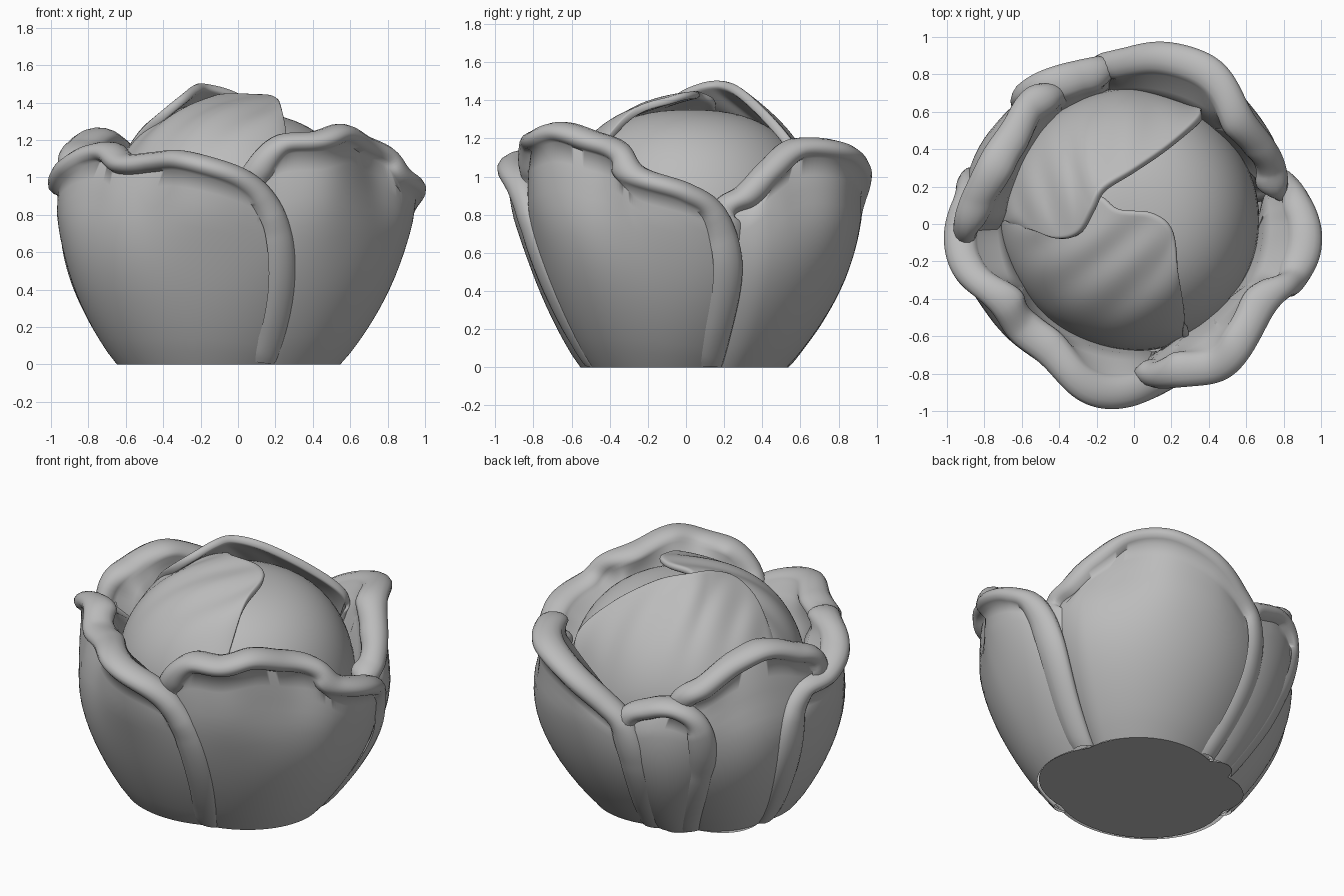
import bpy, bmesh, math
from mathutils import Vector

if "Cube" in bpy.data.objects:
    bpy.data.objects.remove(bpy.data.objects["Cube"])

grey = bpy.data.materials.new("plain_grey")
grey.use_nodes = True
colour = (0.5, 0.5, 0.5, 1)
grey.diffuse_color = colour
grey.node_tree.nodes["Principled BSDF"].inputs["Base Color"].default_value = colour


def finish(name, bm, angle=60):
    """Turn a bmesh into a smooth-shaded object."""
    bmesh.ops.recalc_face_normals(bm, faces=bm.faces[:])
    mesh = bpy.data.meshes.new(name)
    bm.to_mesh(mesh)
    bm.free()
    mesh.materials.append(grey)
    obj = bpy.data.objects.new(name, mesh)
    bpy.context.collection.objects.link(obj)
    bpy.ops.object.select_all(action="DESELECT")
    obj.select_set(True)
    bpy.context.view_layer.objects.active = obj
    bpy.ops.object.shade_smooth_by_angle(angle=math.radians(angle))
    return obj


def grid(rows):
    """Skin a list of equally long point rows with quads."""
    bm = bmesh.new()
    verts = [[bm.verts.new(p) for p in row] for row in rows]
    for a, b in zip(verts, verts[1:]):
        for i in range(len(a) - 1):
            bm.faces.new((a[i], a[i + 1], b[i + 1], b[i]))
    return bm


def spline(points, steps):
    """Catmull-Rom curve through the points."""
    pts = [Vector(p) for p in points]
    pts = [2 * pts[0] - pts[1]] + pts + [2 * pts[-1] - pts[-2]]
    out = []
    for a, b, c, d in zip(pts, pts[1:], pts[2:], pts[3:]):
        for k in range(steps):
            t = k / steps
            out.append(0.5 * (2 * b + (c - a) * t + (2 * a - 5 * b + 4 * c - d) * t * t
                              + (3 * b - a - 3 * c + d) * t ** 3))
    out.append(pts[-2])
    return out


# --- round heart of the head ---
CORE_R, CORE_Z, CORE_H = 0.69, 0.6, 0.75
CORE_X, CORE_Y = -0.02, 0.02


def dome(x, y):
    rho = min(1, math.hypot(x - CORE_X, y - CORE_Y) / CORE_R)
    return CORE_Z + CORE_H * (1 - rho ** 2.5) ** 0.4


bm = bmesh.new()
bmesh.ops.create_uvsphere(bm, u_segments=64, v_segments=40, radius=1)
for v in bm.verts:
    x, y = CORE_X + v.co.x * CORE_R, CORE_Y + v.co.y * CORE_R
    v.co = (x, y, dome(x, y) if v.co.z > 0 else CORE_Z * (1 + 0.9 * v.co.z))
finish("heart", bm)


# --- wrapping leaves on top of the heart ---
def wrap_leaf(name, edge, start, end, thick):
    curve = spline(edge, 8)
    rows = []
    for i, p in enumerate(curve):
        a = math.radians(start + (end - start) * i / (len(curve) - 1))
        rim = Vector((CORE_X + CORE_R * math.cos(a), CORE_Y + CORE_R * math.sin(a)))
        lift = p.z - dome(p.x, p.y)
        row = []
        for k in range(25):
            t = k / 24
            q = p.xy.lerp(rim, t)
            crease = 0.008 * math.sin(i * 0.55 + 5 * t) * math.sin(math.pi * t)
            row.append((q.x, q.y, dome(q.x, q.y) + lift * (1 - t) ** 2 + 0.01 * (1 - t) + crease))
        rows.append(row)
    obj = finish(name, grid(rows))
    solid = obj.modifiers.new("thickness", "SOLIDIFY")
    solid.thickness = thick
    solid.offset = 0
    obj.modifiers.new("rounding", "SUBSURF").levels = 1


wrap_leaf("upper_wrap_leaf",
          [(.31, .61, .95), (.36, .57, 1.12), (.2, .42, 1.3), (0, .28, 1.43), (-.16, .18, 1.48),
           (-.22, .07, 1.47), (-.29, -.05, 1.41), (-.4, -.08, 1.32), (-.53, -.03, 1.19),
           (-.66, .02, .95)], 64, 182, 0.05)
wrap_leaf("lower_wrap_leaf",
          [(-.64, .1, .95), (-.35, .15, 1.28), (-.18, .15, 1.38), (-.08, .08, 1.42),
           (.1, .06, 1.42), (.21, -.04, 1.4), (.24, -.3, 1.3), (.28, -.61, .9)],
          174, 295, 0.04)

# --- outer petals ---
LOBES = (64, 82, 130, 180, 196, 254, 268, 300, 345, 360)
DIPS = (24, 42, 137, 213, 237, 330)


def body_radius(z):
    if z < 0.8:
        return 0.5 + 0.33 * math.sin(z / 0.8 * math.pi / 2) ** 0.9
    return 0.83 - 0.1 * (z - 0.8)


def bumps(angle, centres):
    return sum(math.exp(-(((angle - c + 180) % 360 - 180) / 13) ** 2) for c in centres)


def place(angle, z, extra):
    """Point on the bulging body; lobes flare out only near the top."""
    wave = 0.075 * bumps(angle, LOBES) - 0.06 * bumps(angle, DIPS)
    r = body_radius(z) + extra + wave * z ** 6 / (0.4 + z ** 6)
    a = math.radians(angle)
    return Vector((r * math.cos(a) * (1.1 - 0.06 * z) - 0.045 * max(0, 1.15 - z),
                   r * math.sin(a) + 0.03 * math.sin(math.pi * min(z, 0.9)), z))


def petal(name, rim_path, layer, tuck):
    """Sheet from the ground to a rolled rim, then down again inside."""
    path = spline(rim_path, 10)
    count = len(path) - 1
    first, last = rim_path[0][0], rim_path[-1][0]
    spread = [min(1, max(0, (i / count - 0.18) / 0.64)) for i in range(count + 1)]
    extra = [layer + 0.055 * math.sin(math.pi * f) - tuck * max(0, 1 - 5 * f) ** 2
             for f in spread]
    rim = [place(p.x, max(0, p.y), e) for p, e in zip(path, extra)]
    rows = []
    for i, p in enumerate(path):
        top, height = rim[i], max(0, p.y)
        base = first + (last - first) * spread[i]
        row = [place(base + (p.x - base) * k / 16, height * k / 16, extra[i]) for k in range(15)]
        # broad rolled lip around the rim, widening down the sides
        along = (rim[min(i + 1, count)] - rim[max(i - 1, 0)]).normalized()
        out = Vector((top.x, top.y, 0)).normalized()
        up = out.cross(along).normalized()
        side = along.z ** 2
        lip = 0.035 + 0.022 * min(1, height)
        inset = 0.042 * (1 - side)
        skirt = side * (0.035 + 0.04 * max(0, 0.8 - height))
        centre = top - inset * out - skirt * up
        for k in range(11):
            phi = math.radians(-65 + 24.5 * k)
            row.append(centre + (lip + inset) * math.cos(phi) * out
                       + (lip + skirt) * math.sin(phi) * up)
        # inner face, sinking toward the heart
        for drop, radius in ((0.05, 0.73), (0.13, 0.69), (0.4, 0.64)):
            low = top - up * drop
            reach = min(radius, math.hypot(top.x, top.y) - 0.08)
            flat = Vector((low.x, low.y, 0)).normalized() * reach
            row.append(Vector((flat.x, flat.y, low.z)))
        for q in row:
            q.z = max(0, q.z)
        rows.append(row)
    finish(name, grid(rows), 80)


petal("front_petal",
      [(168, 0), (164, .4), (165, .75), (172, .92), (183, .96), (195, 1.05), (205, 1.12),
       (214, 1.13), (225, 1.07), (238, 1.08), (250, 1.09), (262, 1.05), (273, .98), (281, .87),
       (287, .7), (291, .45), (293, .2), (293, 0)], 0.02, 0)
petal("left_petal",
      [(276, 0), (273, .5), (273, .9), (277, 1.06), (285, 1.17), (297, 1.19), (309, 1.23),
       (322, 1.18), (335, 1.12), (343, 1), (360, .91), (370, .8), (376, .55), (377, .2),
       (378, 0)], 0.01, 0.05)
petal("back_left_petal",
      [(14, 0), (11, .5), (12, .8), (22, .9), (32, 1.02), (46, 1.14), (62, 1.13), (78, 1.04),
       (92, .9), (101, .76), (105, .5), (104, .2), (101, 0)], 0, 0.06)
petal("back_petal",
      [(95, 0), (95, .5), (98, .8), (109, .9), (120, .92), (129, .83), (132, .62), (130, .35),
       (124, 0)], -0.01, 0.06)
petal("back_right_petal",
      [(114, 0), (115, .6), (120, .93), (131, 1.05), (145, 1.16), (158, 1.21), (171, 1.16),
       (183, 1.05), (188, .7), (186, 0)], -0.02, 0.06)

# --- flat underside, scalloped between the petal joints ---
JOINTS = (18, 101, 124, 170, 293, 378)
bm = bmesh.new()
ring = []
for a, b in zip(JOINTS, JOINTS[1:]):
    for k in range(16):
        f = k / 16
        ring.append(bm.verts.new(place(a + (b - a) * f, 0, 0.06 * math.sin(math.pi * f))))
bm.faces.new(ring)
finish("underside", bm)
